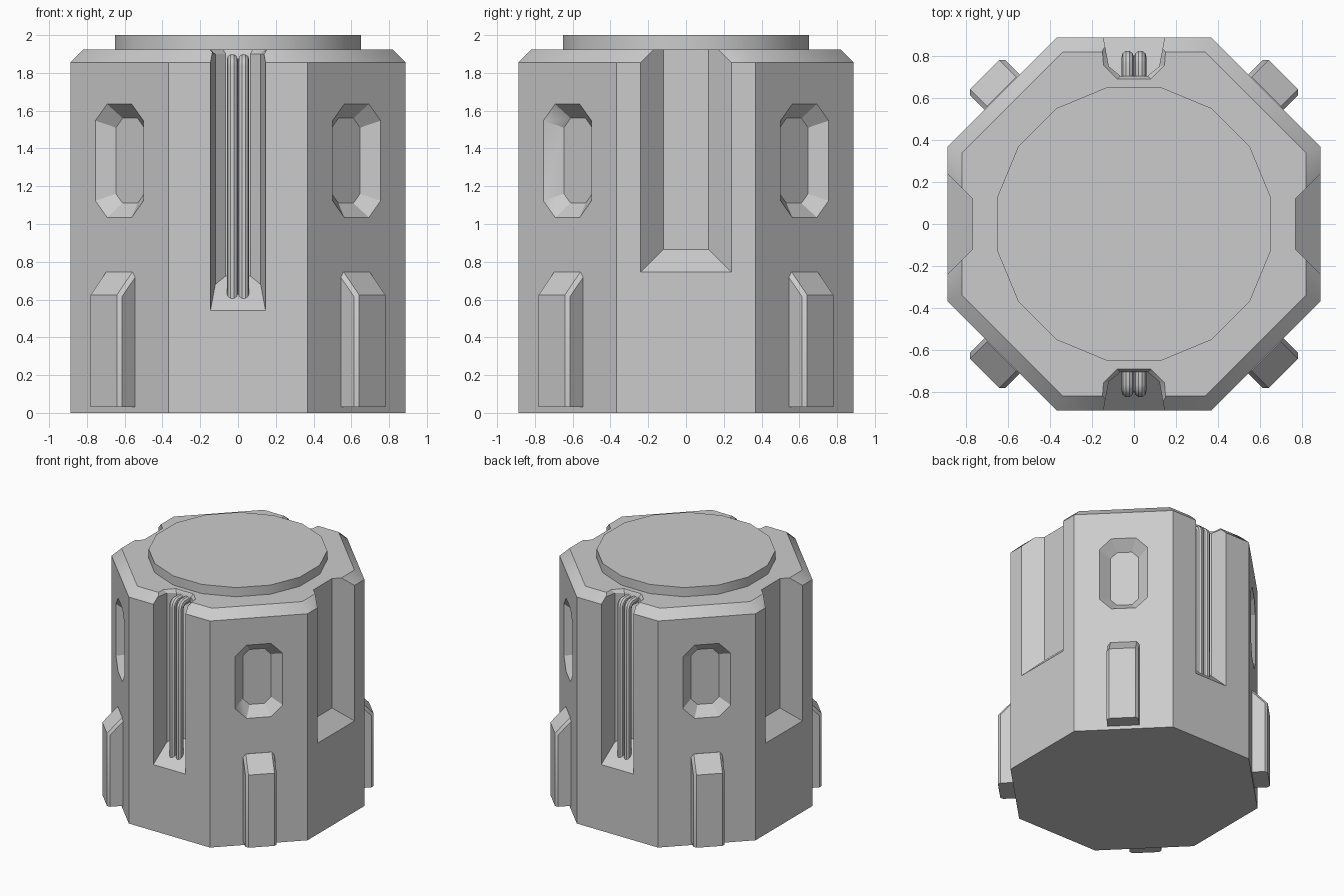
import bpy
import bmesh
from math import pi, cos, sin, radians
from mathutils import Matrix, Vector

cube = bpy.data.objects.get("Cube")
if cube:
    bpy.data.objects.remove(cube, do_unlink=True)

grey = bpy.data.materials.new("plain grey")
grey.use_nodes = True
GREY = (0.6, 0.6, 0.6, 1)
grey.diffuse_color = GREY
grey.node_tree.nodes["Principled BSDF"].inputs["Base Color"].default_value = GREY


def activate(ob):
    bpy.ops.object.select_all(action='DESELECT')
    ob.select_set(True)
    bpy.context.view_layer.objects.active = ob


def loft(name, rings, turn=0):
    """Solid skinned through rings of equal point count, turned about z."""
    bm = bmesh.new()
    loops = [[bm.verts.new(p) for p in ring] for ring in rings]
    n = len(loops[0])
    for a, b in zip(loops, loops[1:]):
        for i in range(n):
            j = (i + 1) % n
            bm.faces.new((a[i], a[j], b[j], b[i]))
    bm.faces.new(loops[0][::-1])
    bm.faces.new(loops[-1])
    bm.transform(Matrix.Rotation(turn, 4, 'Z'))
    bmesh.ops.recalc_face_normals(bm, faces=bm.faces)
    mesh = bpy.data.meshes.new(name)
    bm.to_mesh(mesh)
    bm.free()
    mesh.materials.append(grey)
    ob = bpy.data.objects.new(name, mesh)
    bpy.context.collection.objects.link(ob)
    return ob


def polygon(sides, apothem, z):
    r = apothem / cos(pi / sides)
    return [(r * cos((2 * i + 1) * pi / sides), r * sin((2 * i + 1) * pi / sides), z)
            for i in range(sides)]


def cut(ob, cutter):
    cutter.hide_render = True
    activate(ob)
    mod = ob.modifiers.new("cut", 'BOOLEAN')
    mod.operation = 'DIFFERENCE'
    mod.solver = 'EXACT'
    mod.object = cutter
    bpy.ops.object.modifier_apply(modifier=mod.name)
    bpy.data.objects.remove(cutter, do_unlink=True)


APOTHEM = 0.888

# Eight-sided body with a chamfered top edge
body = loft("body", [polygon(8, APOTHEM, 0), polygon(8, APOTHEM, 1.855),
                     polygon(8, APOTHEM - 0.07, 1.925)])


# Open channels in the two sides, tapered inward with a sloped floor
def side_ring(depth, half, floor):
    return [(depth, -half, floor), (depth, half, floor),
            (depth, half, 2.2), (depth, -half, 2.2)]


for turn in (0, pi):
    cut(body, loft("side_channel_cutter",
                   [side_ring(0.768, 0.12, 0.865), side_ring(0.988, 0.34, 0.645)], turn))


# Pipe channels in front and back, with a 45 degree floor and flared rim
def channel_ring(profile, z=None):
    pts = profile + [(-x, y) for x, y in reversed(profile)]
    return [(x, y, 1.43 + y if z is None else z) for x, y in pts]


inner = [(0.163, -0.98), (0.12, -0.75), (0.065, -0.705)]
rim = [(0.163, -0.98), (0.145, -0.755), (0.08, -0.69)]
for turn in (0, pi):
    cut(body, loft("pipe_channel_cutter",
                   [channel_ring(inner), channel_ring(inner, 1.9),
                    channel_ring(rim, 1.925), channel_ring(rim, 2.2)], turn))


# Clipped-corner recesses in the four diagonal faces
def slot_ring(dist, half, flat, height, straight):
    quarter = [(half, straight), (flat, height)]
    right = [(x, -z) for x, z in reversed(quarter)] + quarter
    return [(dist, x, 1.335 + z)
            for x, z in right + [(-x, -z) for x, z in right]]


DIAGONALS = [radians(45 + 90 * i) for i in range(4)]
for turn in DIAGONALS:
    cut(body, loft("slot_cutter", [slot_ring(APOTHEM - 0.08, 0.106, 0.056, 0.225, 0.175),
                                   slot_ring(APOTHEM, 0.18, 0.092, 0.3, 0.212),
                                   slot_ring(APOTHEM + 0.1, 0.18, 0.092, 0.3, 0.212)], turn))

# Round lid plate
lid = loft("lid", [polygon(16, 0.65, 1.9), polygon(16, 0.65, 2.0)])

# Buttress blocks with sloped tops and softened outer edges
parts = [body, lid]
for turn in DIAGONALS:
    side = [(0.85, 0.03), (1.005, 0.03), (1.005, 0.625), (0.89, 0.745), (0.85, 0.745)]
    block = loft("buttress", [[(d, w, z) for d, z in side] for w in (-0.118, 0.118)], turn)
    bm = bmesh.new()
    bm.from_mesh(block.data)
    out = Vector((cos(turn), sin(turn), 0))
    edges = [e for e in bm.edges
             if all(v.co.dot(out) > 0.88 and v.co.z > 0.02 for v in e.verts)
             and abs(e.verts[0].co.z - e.verts[1].co.z) > 0.05]
    bmesh.ops.bevel(bm, geom=edges, offset=0.02, segments=1, affect='EDGES')
    bm.to_mesh(block.data)
    bm.free()
    parts.append(block)

# Paired pipes bending into the channel wall at the top
for facing, place in ((1, "front"), (-1, "back")):
    for x in (-0.03, 0.03):
        curve = bpy.data.curves.new(place + "_pipe", 'CURVE')
        curve.dimensions = '3D'
        curve.bevel_depth = 0.029
        curve.bevel_resolution = 3
        curve.use_fill_caps = True
        bend = [(-0.76 - 0.036 * cos(a), 1.835 + 0.036 * sin(a))
                for a in (0, pi / 6, pi / 3, pi / 2)]
        path = [(-0.796, 0.58)] + bend + [(-0.69, 1.871)]
        spline = curve.splines.new('POLY')
        spline.points.add(len(path) - 1)
        for point, (y, z) in zip(spline.points, path):
            point.co = (x, y * facing, z, 1)
        curve.materials.append(grey)
        pipe = bpy.data.objects.new(place + "_pipe", curve)
        bpy.context.collection.objects.link(pipe)
        activate(pipe)
        bpy.ops.object.convert(target='MESH')
        parts.append(bpy.context.view_layer.objects.active)

for part in parts:
    activate(part)
    bpy.ops.object.shade_smooth_by_angle(angle=radians(32))
